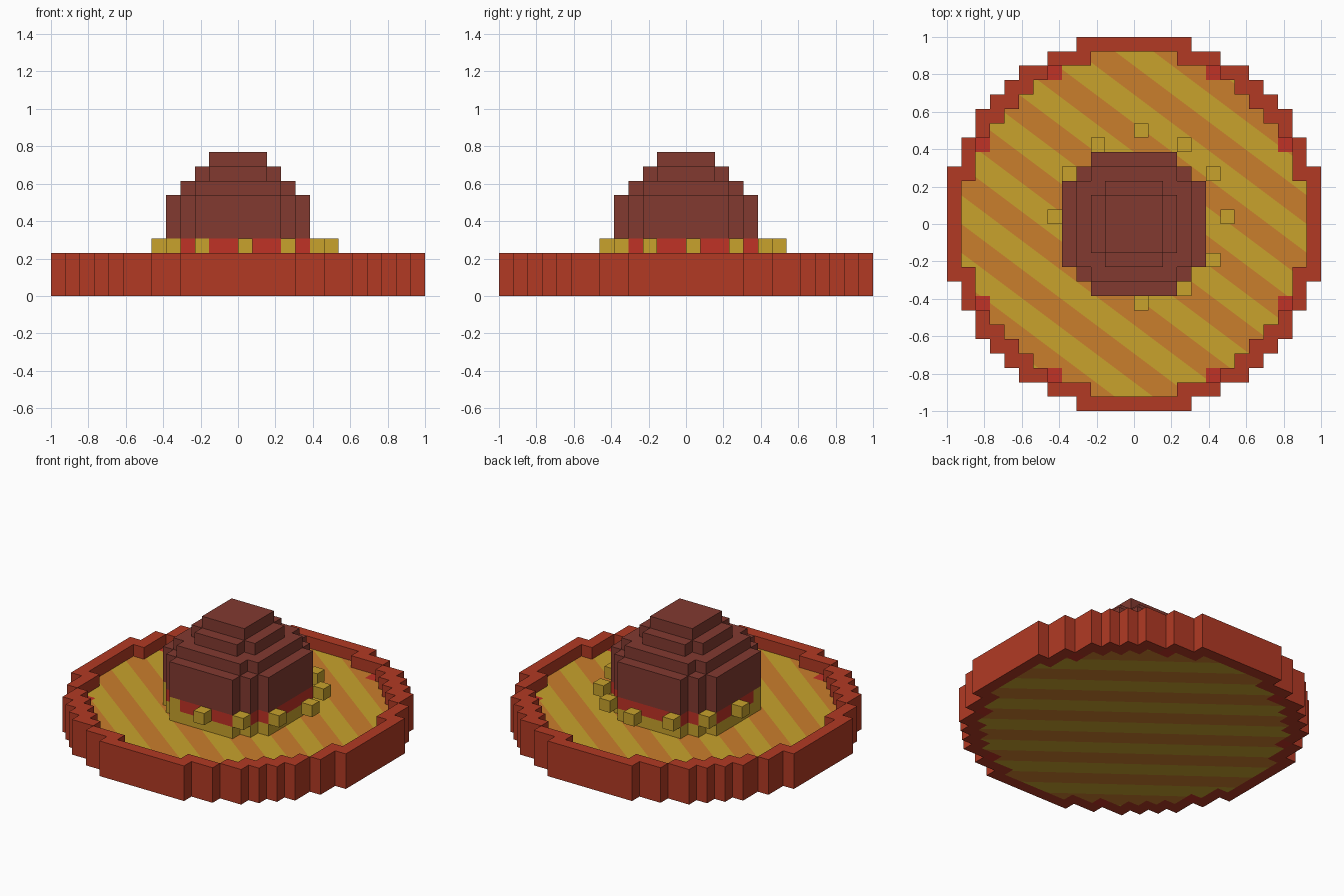
import bpy, bmesh
from mathutils import Vector

cube = bpy.data.objects.get("Cube")
if cube:
    bpy.data.objects.remove(cube, do_unlink=True)

U = 1 / 13  # block size


def material(name, rgb):
    m = bpy.data.materials.new(name)
    m.use_nodes = True
    lin = [(c / 255 / 12.92) if c < 11 else ((c / 255 + 0.055) / 1.055) ** 2.4 for c in rgb]
    m.diffuse_color = (*lin, 1)
    m.node_tree.nodes["Principled BSDF"].inputs["Base Color"].default_value = (*lin, 1)
    return m


RED = material("brick red", (178, 58, 36))
BRIGHT = material("bright red", (192, 50, 38))
BROWN = material("dark brown", (130, 58, 48))
YELLOW = material("mustard yellow", (200, 162, 44))
ORANGE = material("burnt orange", (202, 126, 44))


def ring(low, high):
    """Cells whose centre distance squared lies between low and high."""
    return {(i, j) for i in range(-13, 13) for j in range(-13, 13)
            if low < (i + 0.5) ** 2 + (j + 0.5) ** 2 <= high}


def slab(name, cells, z0, z1, mats, stripes=False):
    """Raise a set of grid cells into a solid between two block heights."""
    bm = bmesh.new()
    verts = {}
    for i, j in sorted(cells):
        quad = []
        for c in ((i, j), (i + 1, j), (i + 1, j + 1), (i, j + 1)):
            if c not in verts:
                verts[c] = bm.verts.new((c[0] * U, c[1] * U, z0 * U))
            quad.append(verts[c])
        bm.faces.new(quad)
    if stripes:
        for k in range(-60, 61, 8):
            bmesh.ops.bisect_plane(bm, geom=bm.verts[:] + bm.edges[:] + bm.faces[:],
                                   plane_co=Vector((0, k * U / 4, 0)), plane_no=Vector((3, 4, 0)))
        for f in bm.faces:
            c = f.calc_center_median() / U
            f.material_index = int((3 * c.x + 4 * c.y + 4) % 16 >= 8)
    res = bmesh.ops.extrude_face_region(bm, geom=bm.faces[:], use_keep_orig=True)
    top = [g for g in res["geom"] if isinstance(g, bmesh.types.BMVert)]
    bmesh.ops.translate(bm, verts=top, vec=(0, 0, (z1 - z0) * U))
    bmesh.ops.recalc_face_normals(bm, faces=bm.faces[:])
    me = bpy.data.meshes.new(name)
    bm.to_mesh(me)
    bm.free()
    for m in mats:
        me.materials.append(m)
    ob = bpy.data.objects.new(name, me)
    bpy.context.collection.objects.link(ob)
    return ob


# Round tray: raised rim, a few red cells and the striped floor
slab("rim", ring(144, 169), 0, 3, [RED])
slab("floor_edge", ring(139, 144), 0, 2, [BRIGHT])
slab("striped_floor", ring(-1, 139), 0, 2, [YELLOW, ORANGE], stripes=True)

# Studs around the hub
studs = {(6, 0), (5, 3), (3, 5), (0, 6), (-3, 5), (-5, 3),
         (-6, 0), (-5, -3), (-3, -5), (0, -6), (3, -5), (5, -3)}
slab("studs", studs, 3, 4, [YELLOW])

# Stepped hub
hub = ring(-1, 29)
slab("hub_foot", hub, 2, 3, [YELLOW])
slab("hub_band", hub - studs, 3, 4, [BRIGHT])
slab("hub_body", hub, 4, 7, [BROWN])
for n, r in enumerate((4, 3, 2)):
    slab(f"hub_step_{n + 1}", ring(-1, (r + 0.32) ** 2), 7 + n, 8 + n, [BROWN])
